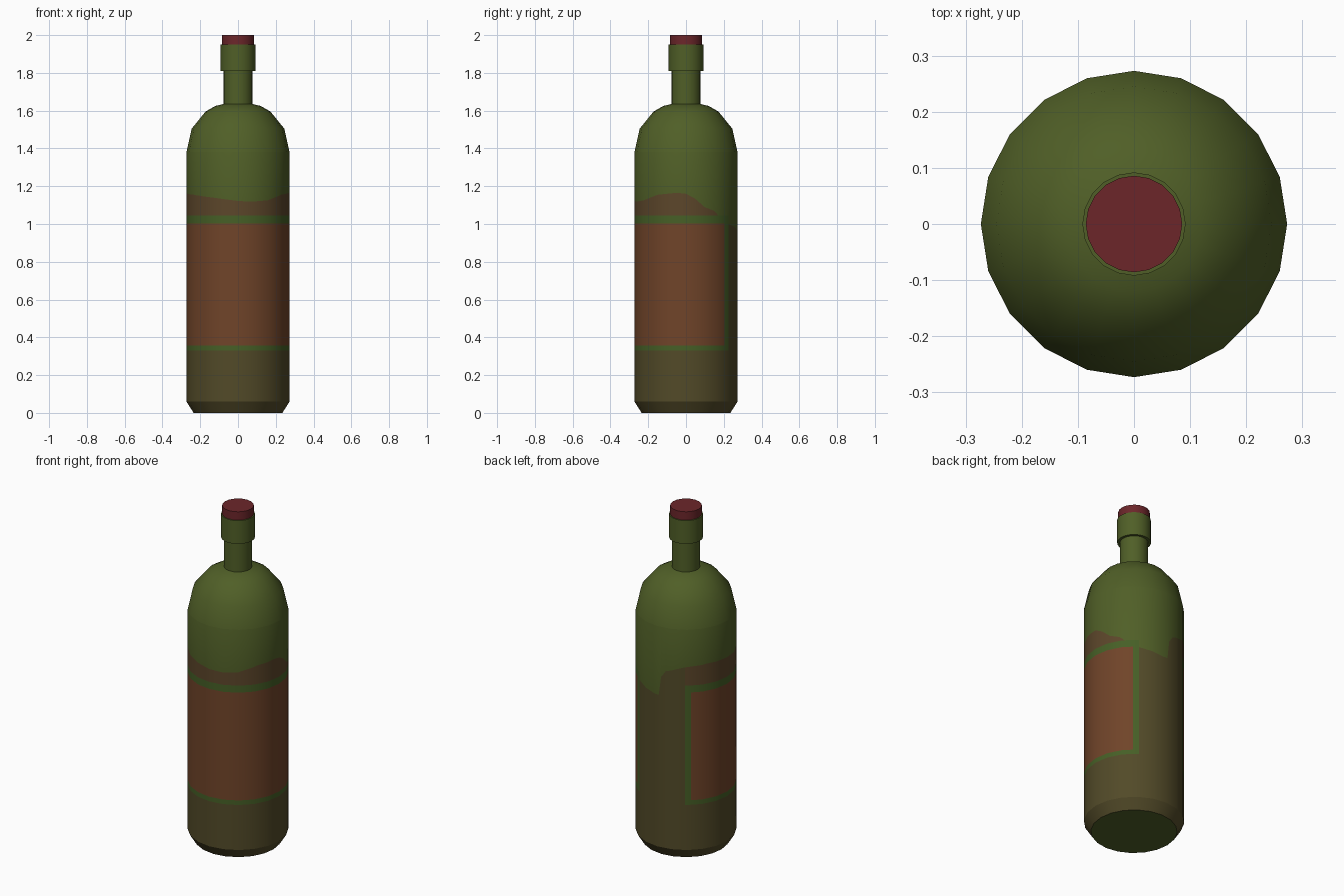
import bpy, bmesh, math

if "Cube" in bpy.data.objects:
    bpy.data.objects.remove(bpy.data.objects["Cube"])

SIDES, R = 20, 0.273
BOTTOM, TOP = 0.06, 1.38


def srgb(r, g, b):
    lin = lambda c: ((c / 255 + 0.055) / 1.055) ** 2.4
    return (lin(r), lin(g), lin(b), 1)


def material(name, *rgb):
    m = bpy.data.materials.new(name)
    m.diffuse_color = srgb(*rgb)
    m.use_nodes = True
    m.node_tree.nodes["Principled BSDF"].inputs["Base Color"].default_value = m.diffuse_color
    return m


glass = material("green glass", 80, 95, 39)
edge = material("label edge green", 70, 95, 38)
wine = material("olive brown", 82, 74, 40)
wine_top = material("red brown", 92, 70, 42)
paper = material("label rust", 112, 68, 41)
wax = material("stopper red", 108, 38, 42)


def finish(bm, name, mats):
    mesh = bpy.data.meshes.new(name)
    bm.to_mesh(mesh)
    bm.free()
    for m in mats:
        mesh.materials.append(m)
    ob = bpy.data.objects.new(name, mesh)
    bpy.context.collection.objects.link(ob)
    return ob


def lathe(name, profile, mats, rule=lambda c: 0):
    """Revolve (radius, z) points around z and colour faces by a rule."""
    bm = bmesh.new()
    vs = [bm.verts.new((r, 0, z)) for r, z in profile]
    es = [bm.edges.new(p) for p in zip(vs, vs[1:])]
    bmesh.ops.spin(bm, geom=vs + es, cent=(0, 0, 0), axis=(0, 0, 1),
                   angle=math.tau, steps=SIDES)
    bmesh.ops.remove_doubles(bm, verts=bm.verts, dist=1e-4)
    bmesh.ops.recalc_face_normals(bm, faces=bm.faces)
    for f in bm.faces:
        f.material_index = rule(f.calc_center_median())
    ob = finish(bm, name, mats)
    bpy.ops.object.select_all(action='DESELECT')
    ob.select_set(True)
    bpy.context.view_layer.objects.active = ob
    bpy.ops.object.shade_smooth_by_angle(angle=math.radians(42))
    return ob


# Wavy fill line: (azimuth in degrees, height), going round from the back right
WAVE = [(56, 1.0), (85, 0.97), (92, 0.97), (95, 1.08), (101, 1.12),
        (124, 1.155), (150, 1.165), (180, 1.162), (210, 1.155), (240, 1.14),
        (270, 1.122), (285, 1.118), (305, 1.125), (327, 1.155), (350, 1.165),
        (360, 1.16), (370, 1.135), (381, 1.09), (393, 1.07), (399, 1.045),
        (416, 1.0)]
LABEL = (131, 409)       # label span, wrapping round the front
BORDER = (124, 416)      # green outline span


def wave(a):
    for (a0, h0), (a1, h1) in zip(WAVE, WAVE[1:]):
        if a <= a1:
            return h0 + (h1 - h0) * (a - a0) / (a1 - a0)
    return WAVE[-1][1]


def point(a, z):
    """Point on the flat-sided wall at an azimuth."""
    r = R * math.cos(math.pi / SIDES) / math.cos(math.radians(a % 18 - 9))
    t = math.radians(a)
    return (r * math.cos(t), r * math.sin(t), z)


# Body wall: columns of faces, split at the label, its outline and fill line
def body():
    bm = bmesh.new()
    cuts = sorted({a for a, _ in WAVE} | set(LABEL) | set(BORDER)
                  | set(range(72, 416, 18)))
    for a, b in zip(cuts, cuts[1:]):
        mid = (a + b) / 2
        if BORDER[0] < mid < BORDER[1]:
            centre = 4 if LABEL[0] < mid < LABEL[1] else 1
            levels = lambda t: [BOTTOM, 0.33, 0.357, 1.003, 1.045,
                                max(wave(t), 1.045), TOP]
            idx = [2, 1, centre, 1, 3, 0]
        else:
            levels = lambda t: [BOTTOM, 0.6, wave(t), TOP]
            idx = [2, 2, 0]
        la, lb = levels(a), levels(b)
        for i, mi in enumerate(idx):
            corners = [point(a, la[i]), point(b, lb[i])]
            if lb[i + 1] - lb[i] > 1e-4:
                corners.append(point(b, lb[i + 1]))
            if la[i + 1] - la[i] > 1e-4:
                corners.append(point(a, la[i + 1]))
            if len(corners) > 2:
                f = bm.faces.new([bm.verts.new(c) for c in corners])
                f.material_index = mi
                f.smooth = True
    bmesh.ops.remove_doubles(bm, verts=bm.verts, dist=1e-4)
    ob = finish(bm, "bottle_body", [glass, edge, wine, wine_top, paper])
    # Round shading across the flat sides
    normals = []
    for v in ob.data.vertices:
        n = v.co.copy()
        n.z = 0
        n.normalize()
        if v.co.z > TOP - 0.01:
            n.z = 0.15
        normals.append(n.normalized())
    ob.data.normals_split_custom_set_from_vertices(normals)


body()

# Base with chamfered foot
lathe("bottle_base", [(0, 0), (0.235, 0), (R, BOTTOM)], [glass, wine],
      lambda c: 1 if c.z > 0.01 else 0)

# Shoulder and neck
lathe("shoulder_and_neck", [(R, TOP), (0.245, 1.505), (0.172, 1.595),
                            (0.12, 1.625), (0.077, 1.635), (0.077, 1.82)],
      [glass])

# Rim collar
lathe("neck_collar", [(0.07, 1.81), (0.092, 1.81), (0.092, 1.95), (0, 1.95)],
      [glass])

# Stopper
lathe("stopper", [(0.086, 1.95), (0.086, 2.0), (0, 2.0)], [wax])
